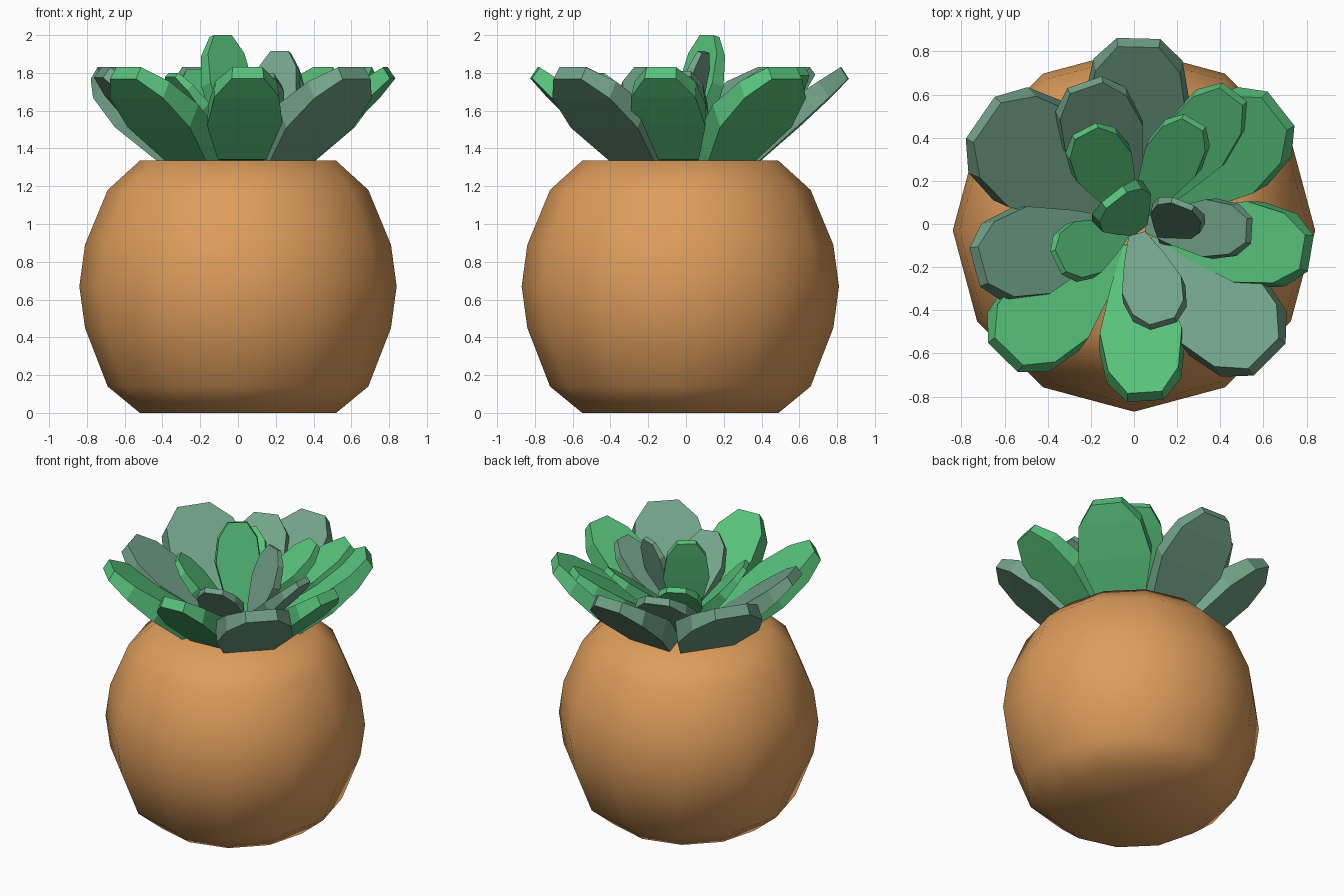
import bpy, bmesh, math
from mathutils import Vector

if "Cube" in bpy.data.objects:
    bpy.data.objects.remove(bpy.data.objects["Cube"])


def material(name, rgb):
    m = bpy.data.materials.new(name)
    m.diffuse_color = (*rgb, 1)
    m.use_nodes = True
    m.node_tree.nodes["Principled BSDF"].inputs["Base Color"].default_value = m.diffuse_color
    return m


POT = material("orange clay", (0.73, 0.337, 0.107))
BRIGHT = material("bright green", (0.098, 0.54, 0.20))
GREY = material("grey green", (0.171, 0.366, 0.25))


def finish(bm, name, mat):
    bmesh.ops.recalc_face_normals(bm, faces=bm.faces)
    me = bpy.data.meshes.new(name)
    bm.to_mesh(me)
    bm.free()
    me.materials.append(mat)
    ob = bpy.data.objects.new(name, me)
    bpy.context.collection.objects.link(ob)
    return ob


# Pot: twelve-sided turned profile, closed at both ends
def make_pot():
    profile = [(0.52, 0), (0.69, 0.14), (0.81, 0.45), (0.84, 0.67),
               (0.81, 0.89), (0.69, 1.18), (0.52, 1.335)]
    bm = bmesh.new()
    n = 12
    rings = [[bm.verts.new((r * math.cos(math.tau * i / n),
                            r * math.sin(math.tau * i / n) - 0.03, z))
              for i in range(n)] for r, z in profile]
    for a, b in zip(rings, rings[1:]):
        for i in range(n):
            j = (i + 1) % n
            bm.faces.new((a[i], a[j], b[j], b[i])).smooth = True
    bm.faces.new(rings[0])
    bm.faces.new(rings[-1])
    ob = finish(bm, "pot", POT)
    bpy.context.view_layer.objects.active = ob
    ob.select_set(True)
    bpy.ops.object.shade_smooth_by_angle(angle=math.radians(50))
    ob.select_set(False)


# Leaf: flat ten-sided top, thicker belly underneath near the base
# rows: position along leaf, half width factor, depth factor
ROWS = [(0.0, 0.28, 0.06), (0.27, 0.66, 0.21), (0.58, 1.0, 0.165),
        (0.84, 0.86, 0.12), (1.0, 0.42, 0.085)]


def make_leaf(name, base, tip, half, mat, thick=1.0):
    base, tip = Vector(base), Vector(tip)
    axis = tip - base
    length = axis.length
    side = Vector((axis.y, -axis.x, 0)).normalized()
    normal = side.cross(axis).normalized()
    if normal.z < 0:
        normal = -normal
    bm = bmesh.new()

    def outline(under):
        pts = []
        for s, rows in ((1, ROWS), (-1, ROWS[::-1])):
            for t, w, d in rows:
                grow = 1.0 if under else 0.95
                p = base + axis * t + side * (s * half * w * grow)
                if under:
                    p = p - normal * (d * length * thick)
                pts.append(bm.verts.new(p))
        return pts

    top, low = outline(False), outline(True)
    n = len(top)
    bm.faces.new(top)
    for i in range(n):
        j = (i + 1) % n
        bm.faces.new((top[i], top[j], low[j], low[i]))
    # underside strips between the two edges
    for i in range(len(ROWS) - 1):
        bm.faces.new((low[i], low[i + 1], low[n - 2 - i], low[n - 1 - i]))
    finish(bm, name, mat)


make_pot()

# Outer ring of wide leaves: tip x, tip y, half width, colour
outer = [(0.02, 0.82, 0.24, GREY), (-0.68, 0.47, 0.28, GREY),
         (-0.70, -0.19, 0.22, GREY), (-0.58, -0.59, 0.23, BRIGHT),
         (0.05, -0.78, 0.20, BRIGHT), (0.60, -0.60, 0.25, GREY),
         (0.78, -0.13, 0.20, BRIGHT), (0.65, 0.51, 0.24, BRIGHT)]
for k, (x, y, w, m) in enumerate(outer):
    make_leaf(f"outer_leaf_{k + 1}", (x * 0.12, y * 0.12, 1.36), (x, y, 1.83), w, m)

# Second ring of smaller, steeper leaves: tip, half width, base height, colour
inner = [(-0.22, 0.63, 1.83, 0.20, 1.38, GREY), (0.45, 0.59, 1.83, 0.17, 1.40, BRIGHT),
         (0.52, -0.03, 1.81, 0.14, 1.40, GREY), (0.13, -0.45, 1.80, 0.15, 1.42, GREY),
         (-0.34, -0.17, 1.80, 0.14, 1.42, BRIGHT), (-0.22, 0.42, 1.82, 0.15, 1.46, BRIGHT),
         (0.27, 0.46, 1.83, 0.14, 1.46, BRIGHT)]
for k, (x, y, z, w, b, m) in enumerate(inner):
    make_leaf(f"inner_leaf_{k + 1}", (x * 0.1, y * 0.1, b), (x, y, z), w, m, 0.75)

# Two upright leaves in the centre
make_leaf("centre_leaf_tall", (0.03, -0.03, 1.40), (-0.08, 0.11, 2.0), 0.15, BRIGHT, 0.7)
make_leaf("centre_leaf_short", (0.15, -0.10, 1.40), (0.22, 0.08, 1.915), 0.13, GREY, 0.6)
